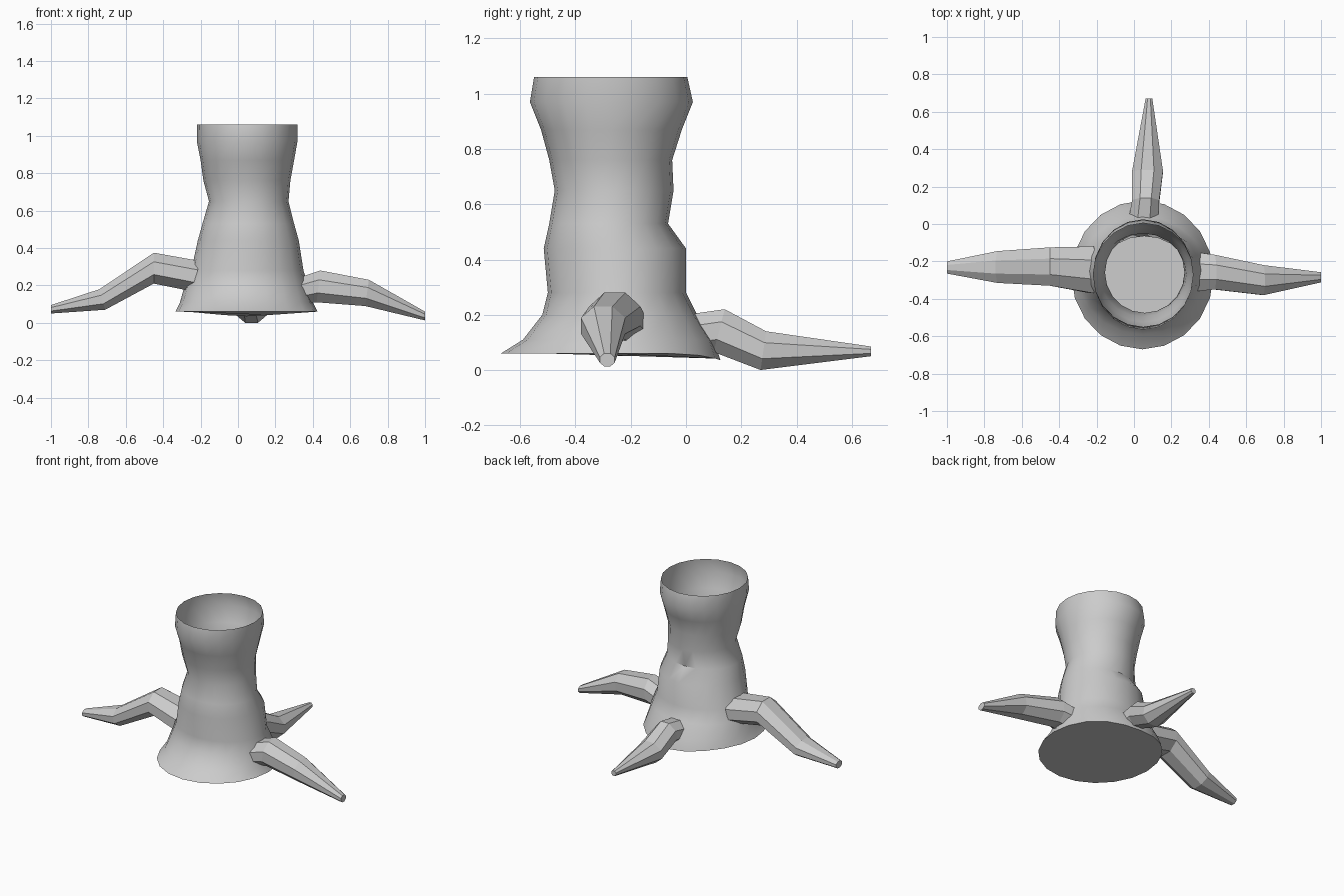
import bpy, bmesh
from math import sin, cos, pi, radians

if "Cube" in bpy.data.objects:
    bpy.data.objects.remove(bpy.data.objects["Cube"])


def make_object(name, rings, cap_start, cap_end):
    """Skin a list of equal-sized vertex rings."""
    bm = bmesh.new()
    loops = [[bm.verts.new(p) for p in ring] for ring in rings]
    n = len(loops[0])
    for a, b in zip(loops, loops[1:]):
        for i in range(n):
            j = (i + 1) % n
            bm.faces.new((a[i], a[j], b[j], b[i]))
    if cap_start:
        bm.faces.new(loops[0][::-1])
    if cap_end:
        bm.faces.new(loops[-1])
    bmesh.ops.recalc_face_normals(bm, faces=bm.faces[:])
    mesh = bpy.data.meshes.new(name)
    bm.to_mesh(mesh)
    bm.free()
    obj = bpy.data.objects.new(name, mesh)
    bpy.context.collection.objects.link(obj)
    return obj


# Hollow trunk: z, x min, x max, y min, y max at each level
levels = [
    (0.06, -0.335, 0.425, -0.67, 0.125),
    (0.11, -0.31, 0.40, -0.59, 0.10),
    (0.20, -0.285, 0.375, -0.52, 0.04),
    (0.28, -0.25, 0.35, -0.50, 0.00),
    (0.44, -0.215, 0.325, -0.515, 0.00),
    (0.53, -0.19, 0.30, -0.495, -0.065),
    (0.65, -0.155, 0.27, -0.475, -0.045),
    (0.76, -0.185, 0.28, -0.495, -0.05),
    (0.87, -0.20, 0.30, -0.525, -0.015),
    (0.97, -0.22, 0.318, -0.565, 0.025),
    (1.06, -0.218, 0.318, -0.55, 0.005),
]
SIDES = 20
trunk_rings = []
for k, (z, x0, x1, y0, y1) in enumerate(levels):
    ring = []
    for i in range(SIDES):
        a = 2 * pi * i / SIDES
        # the base edge dips a little towards the back root
        dip = 0.025 * max(0, sin(a)) ** 6 if k == 0 else 0
        ring.append(((x0 + x1) / 2 + (x1 - x0) / 2 * cos(a),
                     (y0 + y1) / 2 + (y1 - y0) / 2 * sin(a), z - dip))
    trunk_rings.append(ring)
trunk = make_object("trunk", trunk_rings, True, False)
bpy.context.view_layer.objects.active = trunk
trunk.select_set(True)
bpy.ops.object.shade_smooth_by_angle(angle=radians(40))


def root(name, stations, along_x):
    """Faceted root; stations: distance at top, distance at bottom, z low, z high, side min, side max."""
    rings = []
    for dt, db, z0, z1, s0, s1 in stations:
        ring = []
        for i in range(8):
            a = 2 * pi * (i + 0.5) / 8
            c, s = cos(a) / cos(pi / 8), sin(a) / cos(pi / 8)
            side = (s0 + s1) / 2 + (s1 - s0) / 2 * c
            d = (dt + db) / 2 + (dt - db) / 2 * s
            z = (z0 + z1) / 2 + (z1 - z0) / 2 * s
            ring.append((d, side, z) if along_x else (side, d, z))
        rings.append(ring)
    return make_object(name, rings, False, True)


# Three spreading roots
root("left_root", [
    (-0.20, -0.25, 0.17, 0.33, -0.37, -0.12),
    (-0.45, -0.45, 0.21, 0.375, -0.33, -0.125),
    (-0.74, -0.71, 0.07, 0.18, -0.315, -0.145),
    (-1.0, -1.0, 0.05, 0.095, -0.265, -0.20)], True)
root("right_root", [
    (0.32, 0.34, 0.10, 0.24, -0.36, -0.15),
    (0.44, 0.42, 0.11, 0.28, -0.35, -0.165),
    (0.70, 0.68, 0.09, 0.23, -0.38, -0.22),
    (1.0, 1.0, 0.013, 0.06, -0.312, -0.258)], True)
root("back_root", [
    (0.00, 0.06, 0.06, 0.20, -0.03, 0.13),
    (0.14, 0.10, 0.065, 0.22, -0.01, 0.135),
    (0.29, 0.27, 0.0, 0.14, -0.01, 0.155),
    (0.67, 0.67, 0.05, 0.085, 0.062, 0.098)], False)
